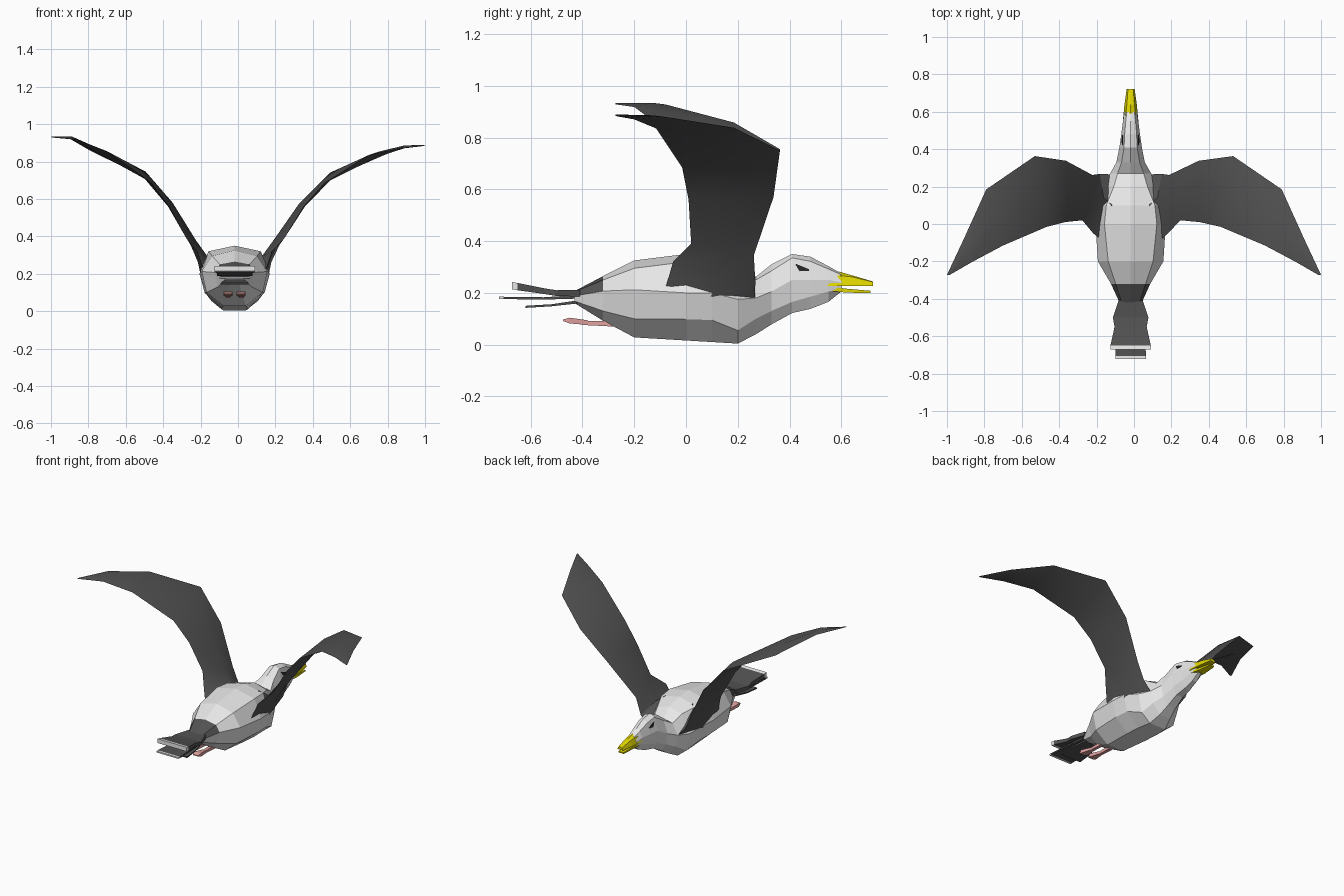
import bpy, bmesh, math
from mathutils import Vector

CX = -0.018  # body centre line


def mat(name, rgb):
    m = bpy.data.materials.new(name)
    m.diffuse_color = (*rgb, 1)
    return m


white = mat("white_feathers", (0.8, 0.8, 0.8))
dark = mat("dark_feathers", (0.085, 0.085, 0.085))
yellow = mat("yellow_beak", (0.75, 0.68, 0.0))
pink = mat("pink_feet", (0.75, 0.36, 0.35))
black = mat("black_eye", (0.02, 0.02, 0.02))


def loft(name, rings, mats, rule=None, cap=True):
    """Skin a row of equal-length closed rings; rule(ring, side) picks the colour."""
    bm = bmesh.new()
    rows = [[bm.verts.new(p) for p in r] for r in rings]
    n = len(rows[0])
    for i in range(len(rows) - 1):
        for j in range(n):
            k = (j + 1) % n
            f = bm.faces.new((rows[i][j], rows[i][k], rows[i + 1][k], rows[i + 1][j]))
            if rule:
                f.material_index = rule(i, j)
    if cap:
        for k, r in ((0, rows[0]), (len(rows) - 2, rows[-1])):
            f = bm.faces.new(r)
            if rule:
                f.material_index = rule(k, -1)
    bmesh.ops.recalc_face_normals(bm, faces=bm.faces)
    me = bpy.data.meshes.new(name)
    bm.to_mesh(me)
    bm.free()
    for m in mats:
        me.materials.append(m)
    ob = bpy.data.objects.new(name, me)
    bpy.context.collection.objects.link(ob)
    return ob


# Body, neck and head: y, top z, then (half width, z) for shoulder, side, flank, keel
sections = [
    (-0.43, .207, .045, .205, .055, .188, .050, .168, .02, .160),
    (-0.32, .265, .080, .250, .105, .207, .090, .130, .04, .092),
    (-0.20, .325, .120, .295, .175, .212, .150, .100, .06, .028),
    (0.00, .350, .140, .320, .188, .200, .160, .098, .07, .016),
    (0.10, .345, .130, .315, .183, .200, .155, .095, .07, .010),
    (0.20, .315, .090, .290, .150, .175, .125, .055, .06, .004),
    (0.27, .262, .070, .250, .110, .180, .095, .100, .04, .040),
    (0.33, .310, .048, .285, .076, .205, .065, .130, .03, .078),
    (0.41, .350, .035, .335, .060, .250, .052, .165, .025, .122),
    (0.48, .340, .032, .322, .050, .250, .043, .185, .02, .138),
    (0.55, .303, .026, .292, .041, .250, .035, .205, .015, .165),
    (0.60, .275, .020, .270, .034, .240, .028, .215, .01, .205),
]
rings = []
for y, zt, *s in sections:
    half = [(s[k], s[k + 1]) for k in range(0, 8, 2)]
    rings.append([(CX, y, zt)] + [(CX + x, y, z) for x, z in half]
                 + [(CX - x, y, z) for x, z in reversed(half)])
# dark rump on the two upper panels of the rearmost segment
body = loft("body", rings, [white, dark],
            lambda i, j: 1 if i == 0 and j in (0, 1, 7, 8) else 0)


# Beak halves: (y, half width, top z, bottom z)
def slab(name, rows, mats, rule=None, cx=CX, taper=1.0):
    return loft(name, [[(cx - w * taper, y, t), (cx + w * taper, y, t),
                        (cx + w, y, b), (cx - w, y, b)] for y, w, t, b in rows], mats, rule)


loft("upper_beak", [
    [(CX + x, y, z) for x, y, z in r] for r in (
        [(0, .592, .282), (.028, .575, .268), (.042, .545, .226), (-.042, .545, .226), (-.028, .575, .268)],
        [(0, .64, .268), (.020, .64, .262), (.033, .64, .226), (-.033, .64, .226), (-.020, .64, .262)],
        [(0, .722, .244), (.014, .722, .242), (.021, .722, .226), (-.021, .722, .226), (-.014, .722, .242)])],
    [yellow])
slab("lower_beak", [(.55, .034, .225, .208), (.62, .028, .216, .201), (.712, .018, .208, .199)], [yellow])


# Tail fans with pale tips
def tip_rule(last):
    return lambda i, j: 1 if i == last else 0


slab("tail_upper", [(-.41, .065, .212, .186), (-.50, .095, .210, .188), (-.55, .086, .218, .196),
                    (-.65, .108, .238, .210), (-.672, .108, .242, .214)], [dark, white], tip_rule(3))
slab("tail_middle", [(-.41, .05, .192, .178), (-.55, .075, .183, .174),
                     (-.705, .082, .185, .176), (-.722, .082, .186, .177)], [dark, white], tip_rule(2))
slab("tail_lower", [(-.41, .045, .172, .160), (-.52, .07, .156, .148), (-.62, .075, .150, .142)], [dark])

# Wings: leading edge, trailing edge, thickness per station
stations = [
    ((.165, .268, .240), (.200, -.050, .320), .040),
    ((.205, .262, .345), (.262, .020, .390), .026),
    ((.355, .338, .570), (.360, .010, .560), .022),
    ((.530, .363, .750), (.465, -.015, .685), .020),
    ((.790, .185, .838), (.700, -.115, .835), .016),
    ((.910, -.080, .880), (.860, -.200, .870), .010),
    ((1.00, -.272, .886), (.985, -.272, .884), .004),
]
root = [(.10, .265, .168), (.10, .10, .325), (.165, -.08, .215), (.18, .10, .185)]
lift = [0, 0, 0, 0, .005, .02, .048, .045]  # the left wing is raised at its tip
for side, label in ((1, "right_wing"), (-1, "left_wing")):
    wing = [[Vector(p) for p in root]]
    for k, (a, b, t) in enumerate(stations):
        a, b = Vector(a), Vector(b)
        p, q = stations[max(k - 1, 0)], stations[min(k + 1, 6)]
        span = (Vector(q[0]) + Vector(q[1])) - (Vector(p[0]) + Vector(p[1]))
        up = span.cross(b - a).normalized()
        if up.z < 0:
            up = -up
        mid = a.lerp(b, 0.4)
        wing.append([a, mid + up * t, b, mid - up * t * 0.5])
    for k, r in enumerate(wing):
        for v in r:
            v.x = side * v.x + CX * max(0, 1 - max(0, v.x - .2) / .3)
            if side < 0:
                v.z += lift[k]
    ob = loft(label, wing, [dark])
    bpy.ops.object.select_all(action='DESELECT')
    ob.select_set(True)
    bpy.context.view_layer.objects.active = ob
    bpy.ops.object.shade_smooth_by_angle(angle=math.radians(30))

# Feet trailing under the belly, and eyes set on the head
for side, label in ((1, "right"), (-1, "left")):
    slab(label + "_leg", [(-.20, .012, .095, .065), (-.32, .011, .092, .072), (-.40, .011, .092, .076)],
         [pink], cx=CX + side * .035)
    slab(label + "_foot", [(-.38, .012, .094, .076), (-.45, .024, .104, .082), (-.475, .018, .097, .091)],
         [pink], cx=CX + side * .035)
    outline = [(.422, .312), (.448, .302), (.476, .290), (.472, .284), (.440, .284)]
    rows = [[], []]
    for y, z in outline:
        hit, loc, nor, _ = body.ray_cast(Vector((side, y, z)), Vector((-side, 0, 0)))
        rows[0].append(loc - nor * .003)
        rows[1].append(loc + nor * .003)
    loft(label + "_eye", rows, [black])
